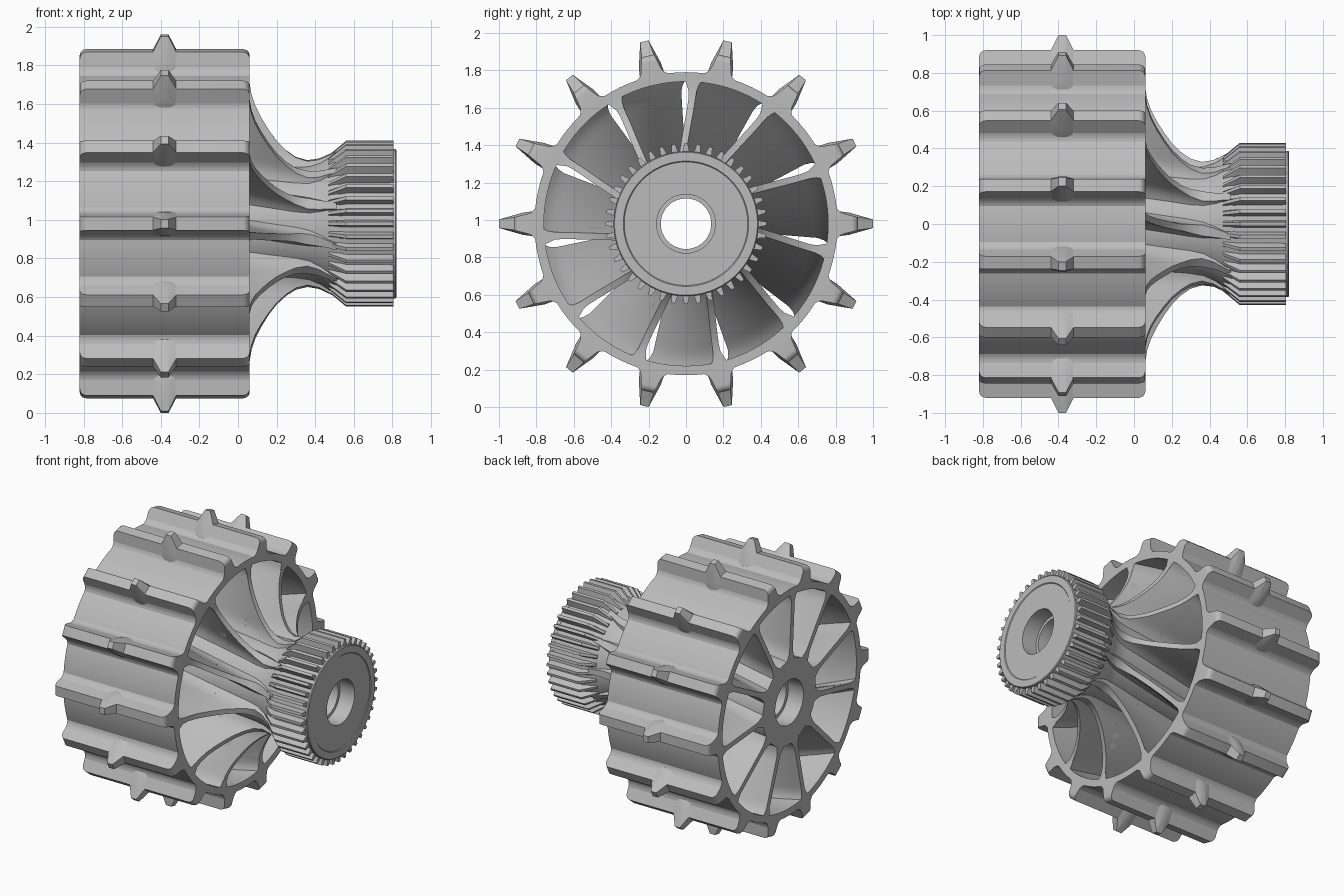
import bpy, bmesh
from math import sin, cos, pi, radians

if "Cube" in bpy.data.objects:
    bpy.data.objects.remove(bpy.data.objects["Cube"], do_unlink=True)

AXIS_Z = 0.98              # height of the wheel axis, which runs along x
BACK, FRONT = -0.82, 0.06  # ends of the drum
FINS, VANES, TEETH = 14, 11, 40

grey = bpy.data.materials.new("plain grey")
grey.use_nodes = True
grey.diffuse_color = (0.5, 0.5, 0.5, 1)
grey.node_tree.nodes["Principled BSDF"].inputs["Base Color"].default_value = (0.5, 0.5, 0.5, 1)


def polar(x, r, a, side=0.0):
    """Point at radius r and angle a about the axis, shifted sideways."""
    return (x, r * cos(a) - side * sin(a), r * sin(a) + side * cos(a))


def finish(bm, name, angle=30):
    bmesh.ops.recalc_face_normals(bm, faces=bm.faces)
    mesh = bpy.data.meshes.new(name)
    bm.to_mesh(mesh)
    bm.free()
    obj = bpy.data.objects.new(name, mesh)
    obj.location.z = AXIS_Z
    mesh.materials.append(grey)
    bpy.context.collection.objects.link(obj)
    bpy.ops.object.select_all(action='DESELECT')
    obj.select_set(True)
    bpy.context.view_layer.objects.active = obj
    bpy.ops.object.shade_smooth_by_angle(angle=radians(angle))


def loft(bm, rings, close):
    """Skin a list of closed rings; close joins the last ring to the first."""
    rows = [[bm.verts.new(p) for p in ring] for ring in rings]
    for i in range(len(rows) if close else len(rows) - 1):
        a, b = rows[i], rows[(i + 1) % len(rows)]
        for j in range(len(a)):
            k = (j + 1) % len(a)
            bm.faces.new((a[j], a[k], b[k], b[j]))
    return rows


def revolve(name, profile, steps=112):
    bm = bmesh.new()
    loft(bm, [[polar(x, r, 2 * pi * i / steps) for i in range(steps)]
              for x, r in profile], True)
    finish(bm, name)


# Drum rim
revolve("drum_rim", [(BACK, 0.76), (BACK, 0.81), (FRONT, 0.81), (FRONT, 0.76)])

# Hub with stepped bore, flare and raised end face
revolve("hub", [(BACK, 0.16), (BACK, 0.3), (0.3, 0.3), (0.37, 0.305), (0.43, 0.325),
                (0.48, 0.355), (0.52, 0.37), (0.79, 0.37), (0.79, 0.387), (0.815, 0.387),
                (0.82, 0.382), (0.82, 0.335), (0.815, 0.33), (0.815, 0.157),
                (0.7, 0.157), (0.7, 0.135), (-0.7, 0.135), (-0.7, 0.16)])

# Pinion: teeth rise out of the flare on a chamfer
def pinion_ring(x, root, tip):
    pitch = 2 * pi / TEETH
    return [polar(x, r, (i + f) * pitch) for i in range(TEETH)
            for f, r in ((-0.3, root), (-0.14, tip), (0.14, tip), (0.3, root))]

bm = bmesh.new()
loft(bm, [pinion_ring(*s) for s in ((0.47, 0.3, 0.3), (0.47, 0.345, 0.355), (0.56, 0.385, 0.43),
                                    (0.805, 0.385, 0.43), (0.805, 0.3, 0.3))], False)
finish(bm, "pinion", 20)

# Twisted vanes from hub to rim, with a swept concave front edge
EDGE = [(FRONT, 0.73), (0.07, 0.67), (0.09, 0.61), (0.12, 0.55), (0.16, 0.485), (0.2, 0.43),
        (0.25, 0.38), (0.3, 0.345), (0.36, 0.328), (0.42, 0.338), (0.47, 0.362), (0.51, 0.38)]
STATIONS = [(BACK + (FRONT - BACK) * i / 14, 0.775) for i in range(15)] + EDGE
TWIST = radians(29.8)


def half_thickness(r):
    hub_fillet = 0.025 * max(0, 1 - (r - 0.3) / 0.08) ** 2
    rim_fillet = 0.025 * max(0, 1 - (0.76 - r) / 0.05) ** 2
    return 0.018 + min(hub_fillet, 0.03) + min(rim_fillet, 0.03)


bm = bmesh.new()
STEPS = 14
for v in range(VANES):
    rings = []
    for x, top in STATIONS:
        a = radians(87) + 2 * pi * v / VANES + TWIST * (x - FRONT)
        radii = [0.29 + (top - 0.29) * i / STEPS for i in range(STEPS + 1)]
        up = [polar(x, r, a, half_thickness(r)) for r in radii]
        down = [polar(x, r, a, -half_thickness(r)) for r in reversed(radii)]
        rings.append(up + down)
    rows = loft(bm, rings, False)
    for row in (rows[0], rows[-1]):
        for i in range(STEPS):
            bm.faces.new((row[i], row[i + 1], row[-2 - i], row[-1 - i]))
finish(bm, "vanes", 40)

# Tapered fins with rounded ends along the drum
def fin_half_width(r):
    return 0.062 - (r - 0.81) * 0.25

ROUND = 0.035
corner = [(ROUND * (1 - cos(t * pi / 10)), 0.92 - ROUND * (1 - sin(t * pi / 10))) for t in range(6)]
outline = ([(BACK, 0.79)] + [(BACK + d, r) for d, r in corner]
           + [(FRONT - d, r) for d, r in reversed(corner)] + [(FRONT, 0.79)])

bm = bmesh.new()
for f in range(FINS):
    a = 2 * pi * f / FINS
    rows = loft(bm, [[polar(x, r, a, s * fin_half_width(r)) for x, r in outline]
                     for s in (-1, 1)], False)
    for row in rows:
        bm.faces.new(row)
finish(bm, "fins", 30)

# Small fillet strips where fins meet the drum
bm = bmesh.new()
for f in range(FINS):
    for s in (-1, 1):
        a = 2 * pi * f / FINS
        section = [(0.8, 0.03), (0.85, 0.05), (0.825, 0.062), (0.812, 0.075), (0.802, 0.09), (0.79, 0.08)]
        rows = loft(bm, [[polar(x, r, a, s * w) for r, w in section] for x in (BACK, FRONT)], False)
        for row in rows:
            bm.faces.new(row)
finish(bm, "fin_fillets", 35)

# Pointed cleats at the middle of the fins
bm = bmesh.new()
for f in range(FINS):
    a = 2 * pi * f / FINS
    points = []
    for s in (-1, 1):
        for e in (-1, 1):
            for dx, r, w in ((0.02, 0.82, 0.066), (0.02, 0.87, 0.06), (0.02, 1.0, 0.023),
                             (0.06, 0.82, 0.058), (0.06, 0.92, 0.033)):
                points.append(bm.verts.new(polar(-0.38 + e * dx, r, a, s * w)))
    bmesh.ops.convex_hull(bm, input=points)
finish(bm, "cleats", 15)
